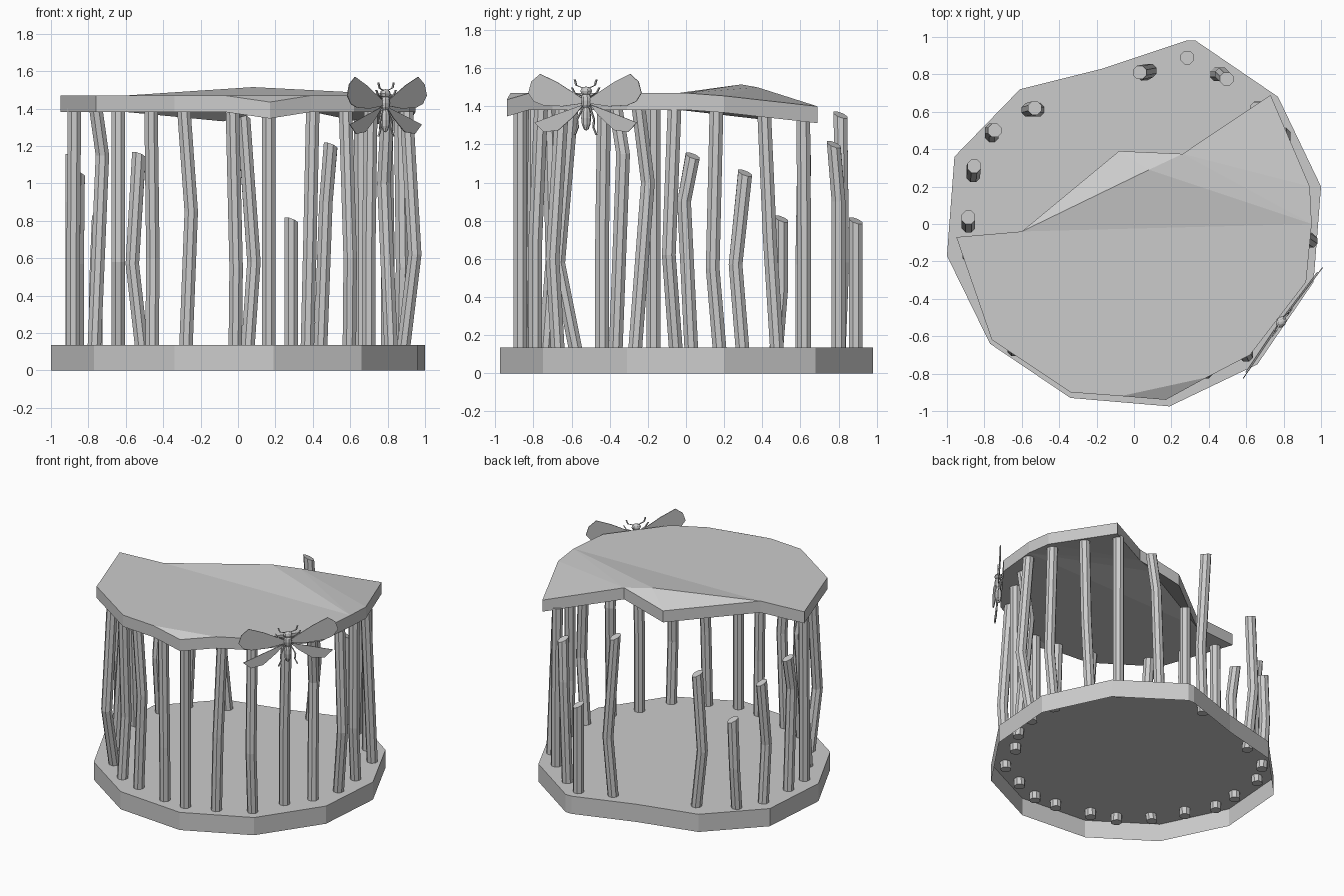
import bpy, bmesh, math
from mathutils import Vector, Matrix

if "Cube" in bpy.data.objects:
    bpy.data.objects.remove(bpy.data.objects["Cube"])


def finish(bm, name, recalc=True):
    if recalc:
        bmesh.ops.recalc_face_normals(bm, faces=bm.faces)
    me = bpy.data.meshes.new(name)
    bm.to_mesh(me)
    bm.free()
    ob = bpy.data.objects.new(name, me)
    bpy.context.collection.objects.link(ob)
    return ob


# base plate: flat top with a skirt, open underneath
outline = [(.33, .98), (.28, .98), (-.17, .83), (-.61, .72), (-.96, .36), (-1, -.17),
           (-.77, -.64), (-.34, -.93), (.19, -.975), (.66, -.75), (.96, -.31),
           (1, .20), (.77, .68)]
bm = bmesh.new()
top = [bm.verts.new((x, y, .135)) for x, y in outline]
low = [bm.verts.new((x, y, 0)) for x, y in outline]
bm.faces.new(top)
for i in range(len(top)):
    j = (i + 1) % len(top)
    bm.faces.new((low[i], low[j], top[j], top[i]))
finish(bm, "base_plate", False)

# broken roof slab: folded top surface, extruded straight down
pts = [(-.95, -.07, 1.47), (-.6, -.04, 1.47), (-.08, .39, 1.42), (.26, .375, 1.50),
       (.73, .69, 1.40), (.94, .20, 1.455), (.95, 0, 1.47), (.92, -.31, 1.47),
       (.62, -.70, 1.47), (.39, -.82, 1.47), (.17, -.94, 1.435), (-.07, -.92, 1.47),
       (-.34, -.90, 1.47), (-.76, -.62, 1.47), (.08, .29, 1.515)]
faces = [(0, 13, 12, 11, 9, 8, 7, 6, 1), (9, 11, 10), (1, 6, 14), (14, 6, 3),
         (1, 14, 2), (14, 3, 2), (3, 6, 5), (3, 5, 4)]
bm = bmesh.new()
top = [bm.verts.new(p) for p in pts]
low = [bm.verts.new((x, y, z - .088)) for x, y, z in pts]
for f in faces:
    bm.faces.new([top[i] for i in f])
    bm.faces.new([low[i] for i in reversed(f)])
for i in range(14):
    j = (i + 1) % 14
    bm.faces.new((low[i], low[j], top[j], top[i]))
finish(bm, "roof_slab")


# posts: bent eight-sided bars
def tube(name, path, r, sides=8, slant=0, turn=0):
    bm = bmesh.new()
    rings = []
    for k, p in enumerate(path):
        ring = []
        for s in range(sides):
            a = turn + math.tau * (s + .5) / sides
            dx, dy = r * math.cos(a), r * math.sin(a)
            dz = -slant * (dx + dy) if k == len(path) - 1 else 0
            ring.append(bm.verts.new((p[0] + dx, p[1] + dy, p[2] + dz)))
        rings.append(ring)
    for a, b in zip(rings, rings[1:]):
        for s in range(sides):
            t = (s + 1) % sides
            bm.faces.new((a[s], a[t], b[t], b[s]))
    bm.faces.new(rings[0][::-1])
    bm.faces.new(rings[-1])
    return finish(bm, name)


# bottom xy, bend xyz, top xyz
full = [((-.88, -.17), (-.88, -.17, .7), (-.875, -.17, 1.4)),
        ((-.77, -.37), (-.725, -.33, 1.15), (-.76, -.37, 1.4)),
        ((-.64, -.57), (-.64, -.67, .58), (-.64, -.60, 1.4)),
        ((-.46, -.74), (-.455, -.70, .6), (-.465, -.72, 1.4)),
        ((-.28, -.80), (-.25, -.80, .85), (-.29, -.80, 1.4)),
        ((-.015, -.86), (-.01, -.87, .55), (-.03, -.86, 1.4)),
        ((.165, -.87), (.165, -.87, .7), (.165, -.87, 1.38)),
        ((.37, -.79), (.385, -.79, .7), (.40, -.76, 1.4)),
        ((.595, -.67), (.60, -.70, .6), (.575, -.65, 1.4)),
        ((.70, -.44), (.70, -.44, .7), (.71, -.43, 1.4)),
        ((.82, -.27), (.78, -.20, 1.0), (.80, -.25, 1.4)),
        ((.88, -.05), (.945, -.09, .62), (.90, -.06, 1.4)),
        ((.87, .18), (.88, .14, .55), (.87, .16, 1.39)),
        ((.80, .48), (.80, .44, .7), (.79, .41, 1.37)),
        ((.66, .62), (.66, .62, .7), (.655, .615, 1.34))]
broken = [((.05, .80), (.085, .82, .58), (.03, .81, 1.355)),
          ((.285, .89), (.285, .89, .45), (.285, .89, .80)),
          ((.44, .80), (.47, .80, .9), (.495, .775, 1.20)),
          ((-.51, .61), (-.565, .61, .57), (-.53, .62, 1.15)),
          ((-.76, .47), (-.76, .50, .45), (-.745, .50, .81)),
          ((-.86, .30), (-.86, .26, .57), (-.855, .31, 1.05)),
          ((-.885, .03), (-.885, -.01, .9), (-.885, .035, 1.14))]
for kind, group, slant in (("full_post", full, 0), ("broken_post", broken, .35)):
    for i, (b, m, t) in enumerate(group):
        tube(f"{kind}_{i + 1}", [(b[0], b[1], .08), m, t], .039, 8, slant)

# winged ornament: local x along the wings, y outward, z up
n = Vector((.81, -.58, 0)).normalized()
t = Vector((0, 0, 1)).cross(n)
frame = Matrix.Translation((.775, -.515, 1.42)) @ Matrix(
    ((t.x, n.x, 0, 0), (t.y, n.y, 0, 0), (0, 0, 1, 0), (0, 0, 0, 1)))

wings = {"upper_wing": ([(.02, .02), (.18, .105), (.29, .15), (.345, .11), (.365, .05), (.33, .005),
                         (.27, -.015), (.15, -.02), (.02, -.005)], .012),
         "lower_wing": ([(.02, -.01), (.17, -.055), (.33, -.105), (.27, -.155), (.18, -.145),
                         (.08, -.07)], .005)}
for name, (shape, y) in wings.items():
    for side in (-1, 1):
        bm = bmesh.new()
        f = bm.faces.new([bm.verts.new((side * x, y + .03 * x, z)) for x, z in shape])
        ex = bmesh.ops.extrude_face_region(bm, geom=[f])
        vs = [v for v in ex["geom"] if isinstance(v, bmesh.types.BMVert)]
        bmesh.ops.translate(bm, verts=vs, vec=(0, .005, 0))
        finish(bm, f"{name}_{'left' if side < 0 else 'right'}").matrix_world = frame

# insect body parts
for name, z, rx, rz in (("insect_head", .06, .034, .024), ("insect_thorax", .01, .03, .045),
                        ("insect_abdomen", -.08, .027, .068)):
    bm = bmesh.new()
    bmesh.ops.create_uvsphere(bm, u_segments=8, v_segments=6, radius=1)
    bmesh.ops.transform(bm, verts=bm.verts, matrix=Matrix.Diagonal((rx, .026, rz, 1)))
    bmesh.ops.translate(bm, verts=bm.verts, vec=(0, .015, z))
    finish(bm, name).matrix_world = frame

# thin feelers and legs
limbs = {"feeler": [(.015, .015, .075), (.06, .02, .09), (.07, .02, .12)],
         "front_leg": [(.02, .01, .03), (.07, .02, .05), (.09, .02, .08)],
         "hind_leg": [(.02, .01, -.02), (.055, .02, -.09), (.05, .02, -.13), (.07, .02, -.17)]}
for name, path in limbs.items():
    for side in (-1, 1):
        p = [(side * x, y, z) for x, y, z in path]
        tube(f"{name}_{'left' if side < 0 else 'right'}", p, .006, 4).matrix_world = frame
